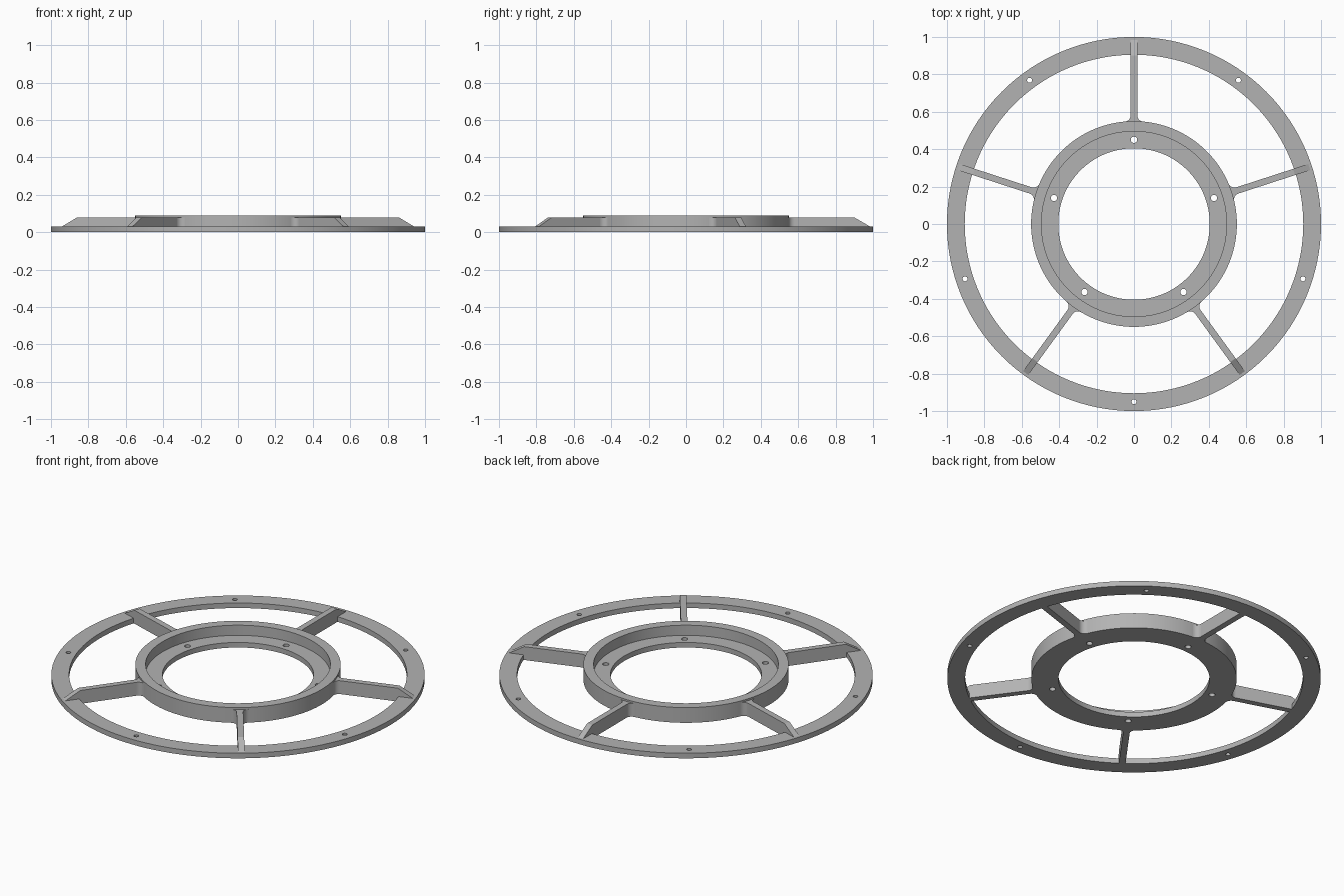
import bpy, bmesh
from math import sin, cos, pi, radians, sqrt, atan2
from mathutils import Matrix, Vector

SEG = 128
RIM_IN, RIM_OUT, RIM_H = 0.905, 1.0, 0.03
HUB_IN, HUB_STEP, HUB_OUT, HUB_H = 0.405, 0.495, 0.55, 0.09
SPOKE_HALF, SPOKE_H, FILLET = 0.0175, 0.079, 0.033

cube = bpy.data.objects.get("Cube")
if cube:
    bpy.data.objects.remove(cube, do_unlink=True)

grey = bpy.data.materials.new("plain grey")
grey.use_nodes = True
colour = (0.45, 0.45, 0.45, 1)
grey.diffuse_color = colour
grey.node_tree.nodes["Principled BSDF"].inputs["Base Color"].default_value = colour


def finish(name, bm):
    bmesh.ops.recalc_face_normals(bm, faces=bm.faces)
    mesh = bpy.data.meshes.new(name)
    bm.to_mesh(mesh)
    bm.free()
    obj = bpy.data.objects.new(name, mesh)
    mesh.materials.append(grey)
    bpy.context.collection.objects.link(obj)
    return obj


def smooth(obj):
    bpy.ops.object.select_all(action='DESELECT')
    obj.select_set(True)
    bpy.context.view_layer.objects.active = obj
    bpy.ops.object.shade_smooth_by_angle(angle=radians(30))


def lathe(name, profile):
    """Revolve a closed (radius, height) profile around z."""
    bm = bmesh.new()
    rings = [[bm.verts.new((r * cos(2 * pi * i / SEG), r * sin(2 * pi * i / SEG), z))
              for r, z in profile] for i in range(SEG)]
    n = len(profile)
    for i in range(SEG):
        a, b = rings[i], rings[(i + 1) % SEG]
        for j in range(n):
            k = (j + 1) % n
            bm.faces.new((a[j], b[j], b[k], a[k]))
    return finish(name, bm)


def prism(name, points, offset, angle):
    """Extrude a flat outline by offset, then turn it around z."""
    bm = bmesh.new()
    face = bm.faces.new([bm.verts.new(p) for p in points])
    new = bmesh.ops.extrude_face_region(bm, geom=[face])["geom"]
    moved = [v for v in new if isinstance(v, bmesh.types.BMVert)]
    bmesh.ops.translate(bm, verts=moved, vec=offset)
    bm.transform(Matrix.Rotation(angle, 4, 'Z'))
    return finish(name, bm)


def drill(obj, circle, radius, first):
    """Cut five evenly spaced bolt holes through a part."""
    bm = bmesh.new()
    for i in range(5):
        a = first + i * 2 * pi / 5
        place = Matrix.Translation(Vector((circle * cos(a), circle * sin(a), 0)))
        bmesh.ops.create_cone(bm, cap_ends=True, segments=24, radius1=radius,
                              radius2=radius, depth=0.3, matrix=place)
    cutter = finish(obj.name + "_hole_cutter", bm)
    mod = obj.modifiers.new("bolt holes", 'BOOLEAN')
    mod.operation, mod.solver, mod.object = 'DIFFERENCE', 'EXACT', cutter
    bpy.context.view_layer.objects.active = obj
    bpy.ops.object.modifier_apply(modifier=mod.name)
    bpy.data.objects.remove(cutter, do_unlink=True)
    smooth(obj)


# Flat outer ring
rim = lathe("outer_ring", [(RIM_IN, 0), (RIM_OUT, 0), (RIM_OUT, RIM_H), (RIM_IN, RIM_H)])
drill(rim, 0.95, 0.013, -pi / 2)

# Hub with a raised wall and a recessed inner flange
hub = lathe("hub", [(HUB_IN, 0), (HUB_OUT, 0), (HUB_OUT, HUB_H), (HUB_STEP, HUB_H),
                    (HUB_STEP, RIM_H), (HUB_IN, RIM_H)])
drill(hub, 0.45, 0.017, pi / 2)

# Rounded spoke root outline: concave arcs tangent to the hub and the spoke
cy = SPOKE_HALF + FILLET
cx = sqrt((HUB_OUT + FILLET) ** 2 - cy ** 2)
start, end = atan2(-cy, -cx) + 2 * pi, 3 * pi / 2
arc = []
for i in range(9):
    a = start + (end - start) * i / 8
    arc.append((cx + FILLET * cos(a), cy + FILLET * sin(a), 0))
inner = HUB_OUT - 0.015
root = [(inner, arc[0][1], 0)] + arc
root += [(x, -y, z) for x, y, z in reversed(root)]

# Spoke side outline: sits on the ring and slopes down to its edge
side = [(cx, 0), (RIM_IN + 0.002, 0), (RIM_IN + 0.002, RIM_H - 0.005),
        (0.985, RIM_H - 0.005), (0.985, RIM_H), (0.9, SPOKE_H), (cx, SPOKE_H)]
side = [(x, -SPOKE_HALF, z) for x, z in side]

for i in range(5):
    turn = pi / 2 + i * 2 * pi / 5
    smooth(prism(f"spoke_root_{i + 1}", root, (0, 0, SPOKE_H), turn))
    prism(f"spoke_{i + 1}", side, (0, 2 * SPOKE_HALF, 0), turn)
